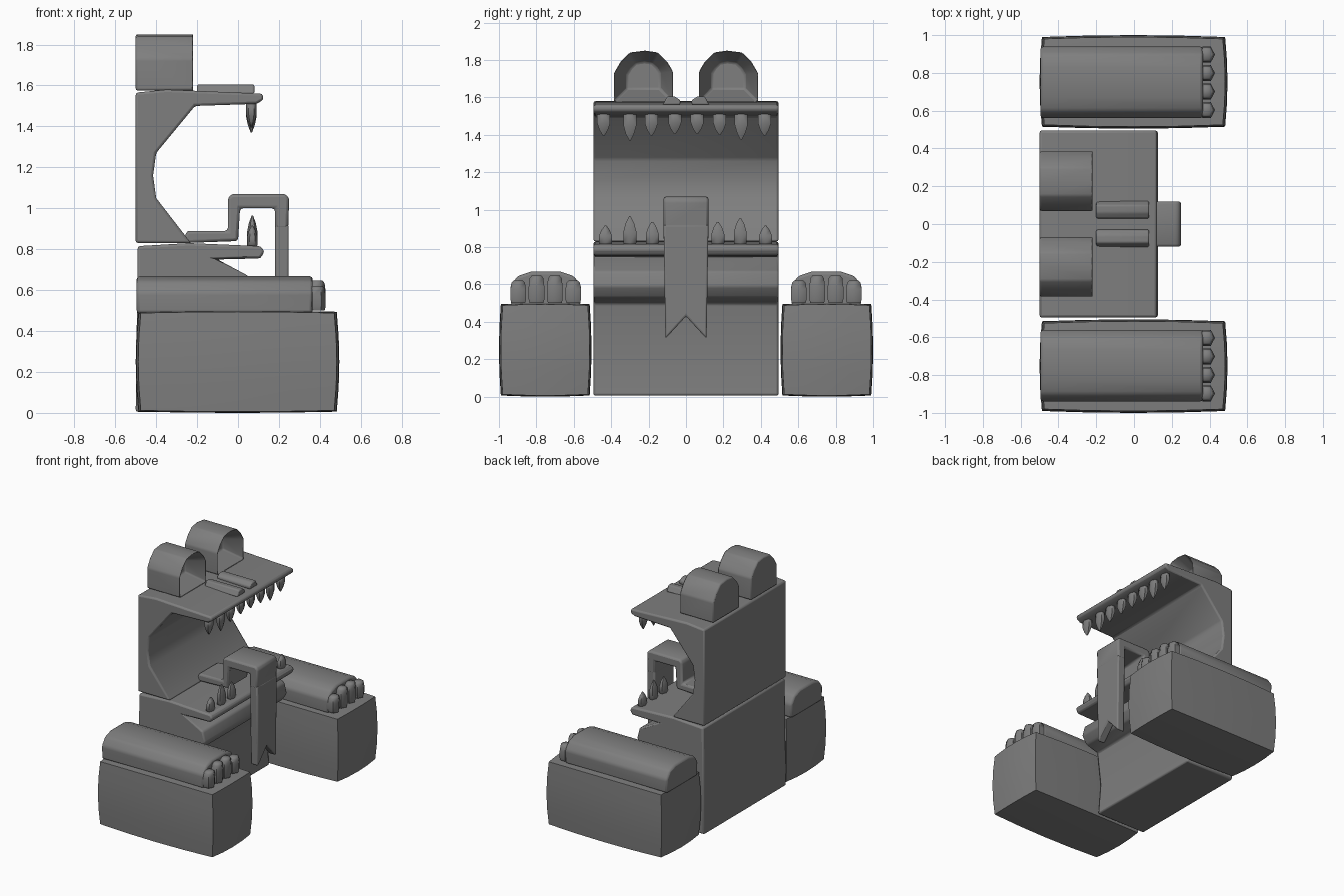
import bpy, bmesh, math
from mathutils import Vector

cube = bpy.data.objects.get("Cube")
if cube:
    bpy.data.objects.remove(cube, do_unlink=True)

grey = bpy.data.materials.new("stone_grey")
grey.use_nodes = True
COLOUR = (0.21, 0.21, 0.21, 1)
grey.diffuse_color = COLOUR
grey.node_tree.nodes["Principled BSDF"].inputs["Base Color"].default_value = COLOUR


def finish(name, bm, bevel=0.0, angle=48):
    bmesh.ops.recalc_face_normals(bm, faces=bm.faces)
    mesh = bpy.data.meshes.new(name)
    bm.to_mesh(mesh)
    bm.free()
    mesh.materials.append(grey)
    mesh.shade_smooth()
    mesh.set_sharp_from_angle(angle=math.radians(angle))
    obj = bpy.data.objects.new(name, mesh)
    bpy.context.collection.objects.link(obj)
    if bevel:
        mod = obj.modifiers.new("soft_edges", "BEVEL")
        mod.width = bevel
        mod.segments = 2
        mod.limit_method = "ANGLE"
    return obj


def prism_mesh(points, axis, start, end):
    """Extrude an outline (x, z) along y, or (y, z) along x."""
    bm = bmesh.new()
    place = (lambda p, d: (p[0], d, p[1])) if axis == "y" else (lambda p, d: (d, p[0], p[1]))
    face = bm.faces.new([bm.verts.new(place(p, start)) for p in points])
    out = bmesh.ops.extrude_face_region(bm, geom=[face])
    verts = [g for g in out["geom"] if isinstance(g, bmesh.types.BMVert)]
    offset = Vector(place((0, 0), end - start))
    bmesh.ops.translate(bm, verts=verts, vec=offset)
    return bm


def prism(name, points, axis, start, end, bevel=0.012):
    return finish(name, prism_mesh(points, axis, start, end), bevel)


def puffed_box(name, low, high, inset):
    """Box with three points per edge whose edges and corners draw inwards."""
    bm = bmesh.new()
    bmesh.ops.create_cube(bm, size=2)
    bmesh.ops.subdivide_edges(bm, edges=bm.edges[:], cuts=3, use_grid_fill=True)
    low, high = Vector(low), Vector(high)
    mid, half = (low + high) / 2, (high - low) / 2
    for v in bm.verts:
        c = v.co.copy()
        for i in range(3):
            others = sum(c[j] ** 2 for j in range(3) if j != i) / 2
            v.co[i] = mid[i] + c[i] * (half[i] - inset[i] * others)
    return finish(name, bm, 0, 40)


def peg(name, at, rings, scale_x, scale_y, sides=6):
    """Stack of rings given as (height, radius)."""
    bm = bmesh.new()
    loops = []
    for h, r in rings:
        loops.append([bm.verts.new((at[0] + scale_x * r * math.cos(math.tau * k / sides),
                                    at[1] + scale_y * r * math.sin(math.tau * k / sides),
                                    at[2] + h)) for k in range(sides)])
    for a, b in zip(loops, loops[1:]):
        for k in range(sides):
            n = (k + 1) % sides
            bm.faces.new((a[k], a[n], b[n], b[k]))
    bm.faces.new(loops[0])
    bm.faces.new(loops[-1])
    return finish(name, bm, 0, 60)


# Lower body with rolled seat front and lower lip
prism("lower_body", [(-0.5, 0.005), (-0.08, 0.005), (-0.1, 0.25), (-0.07, 0.5), (0.03, 0.53),
                     (0.07, 0.59), (0.05, 0.67), (-0.1, 0.75), (0.11, 0.755), (0.13, 0.79),
                     (0.11, 0.815), (-0.24, 0.83), (-0.49, 0.815)], "y", -0.495, 0.495)

# Backrest and overhanging upper jaw
prism("upper_jaw", [(-0.5, 0.83), (-0.23, 0.83), (-0.4, 1.05), (-0.415, 1.16), (-0.4, 1.27),
                    (-0.21, 1.5), (0.09, 1.51), (0.125, 1.53), (0.12, 1.56), (-0.35, 1.58),
                    (-0.5, 1.565)], "y", -0.495, 0.495)

# Tongue: arch out of the mouth, then a forked hanging strip
prism("tongue_arch", [(-0.27, 0.83), (0, 0.84), (0.01, 1.0), (0.18, 1.0), (0.18, 0.9), (0.245, 0.9),
                      (0.25, 1.05), (0.23, 1.07), (-0.03, 1.07), (-0.05, 1.05), (-0.05, 0.89),
                      (-0.25, 0.89)], "y", -0.12, 0.12, 0.015)
prism("tongue_fork", [(-0.12, 0.92), (-0.11, 0.31), (0, 0.43), (0.11, 0.31), (0.12, 0.92)],
      "x", 0.182, 0.247, 0.01)

# Teeth
tooth = [(0, 0.034), (0.05, 0.04), (0.45, 0.04), (0.75, 0.026), (1, 0.005)]
upper = [(-0.44, 0.12), (-0.3, 0.145), (-0.185, 0.12), (-0.06, 0.11),
         (0.06, 0.11), (0.18, 0.115), (0.295, 0.14), (0.42, 0.12)]
lower = [(-0.43, 0.1), (-0.3, 0.15), (-0.18, 0.12), (0.17, 0.12), (0.29, 0.14), (0.425, 0.1)]
for i, (y, size) in enumerate(upper):
    peg(f"upper_tooth_{i + 1}", (0.065, y, 1.515), [(-h * size, r) for h, r in tooth], 0.65, 1)
for i, (y, size) in enumerate(lower):
    peg(f"lower_tooth_{i + 1}", (0.07, y, 0.815), [(h * size, r) for h, r in tooth], 0.65, 1)

for word, s in (("near", -1), ("far", 1)):
    # Hollow arched eye
    outline = [(0.07, 1.575), (0.07, 1.74), (0.1, 1.79), (0.15, 1.84), (0.22, 1.85),
               (0.3, 1.84), (0.35, 1.79), (0.385, 1.73), (0.385, 1.575)]
    bm = prism_mesh([(s * y, z) for y, z in outline], "x", -0.5, -0.215)
    bm.normal_update()
    bmesh.ops.recalc_face_normals(bm, faces=bm.faces)
    front = max(bm.faces, key=lambda f: f.calc_center_median().x)
    bmesh.ops.inset_region(bm, faces=[front], thickness=0.045, use_even_offset=True)
    centre = front.calc_center_median()
    for v in front.verts:
        v.co = centre + (v.co - centre) * 0.8 + Vector((-0.14, 0, 0))
    finish(f"{word}_eye", bm, 0.01)

    # Nostril ridge
    prism(f"{word}_nostril", [(s * y, z) for y, z in ((0.03, 1.56), (0.03, 1.585), (0.06, 1.605),
                              (0.1, 1.605), (0.125, 1.56))], "x", -0.2, 0.08, 0.008)

    # Arm block
    ys = sorted((s * 0.505, s * 1.0))
    puffed_box(f"{word}_arm", (-0.5, ys[0], 0.0), (0.495, ys[1], 0.5), (0.025, 0.02, 0.012))

    # Padded armrest
    pad = [(-0.185, 0.485), (0.185, 0.485), (0.19, 0.59), (0.15, 0.645), (0.08, 0.668),
           (-0.08, 0.668), (-0.15, 0.645), (-0.19, 0.59)]
    prism(f"{word}_armrest", [(s * 0.75 + y, z) for y, z in pad], "x", -0.495, 0.365, 0.015)

    # Fingers
    for k in range(4):
        top = 0.12 if k in (0, 3) else 0.148
        rings = [(0, 0.04), (0.02, 0.046), (0.6 * top, 0.046), (0.9 * top, 0.04), (top, 0.028)]
        peg(f"{word}_finger_{k + 1}", (0.385, s * 0.75 + (k - 1.5) * 0.098, 0.5),
            rings, 0.95, 1.05)
